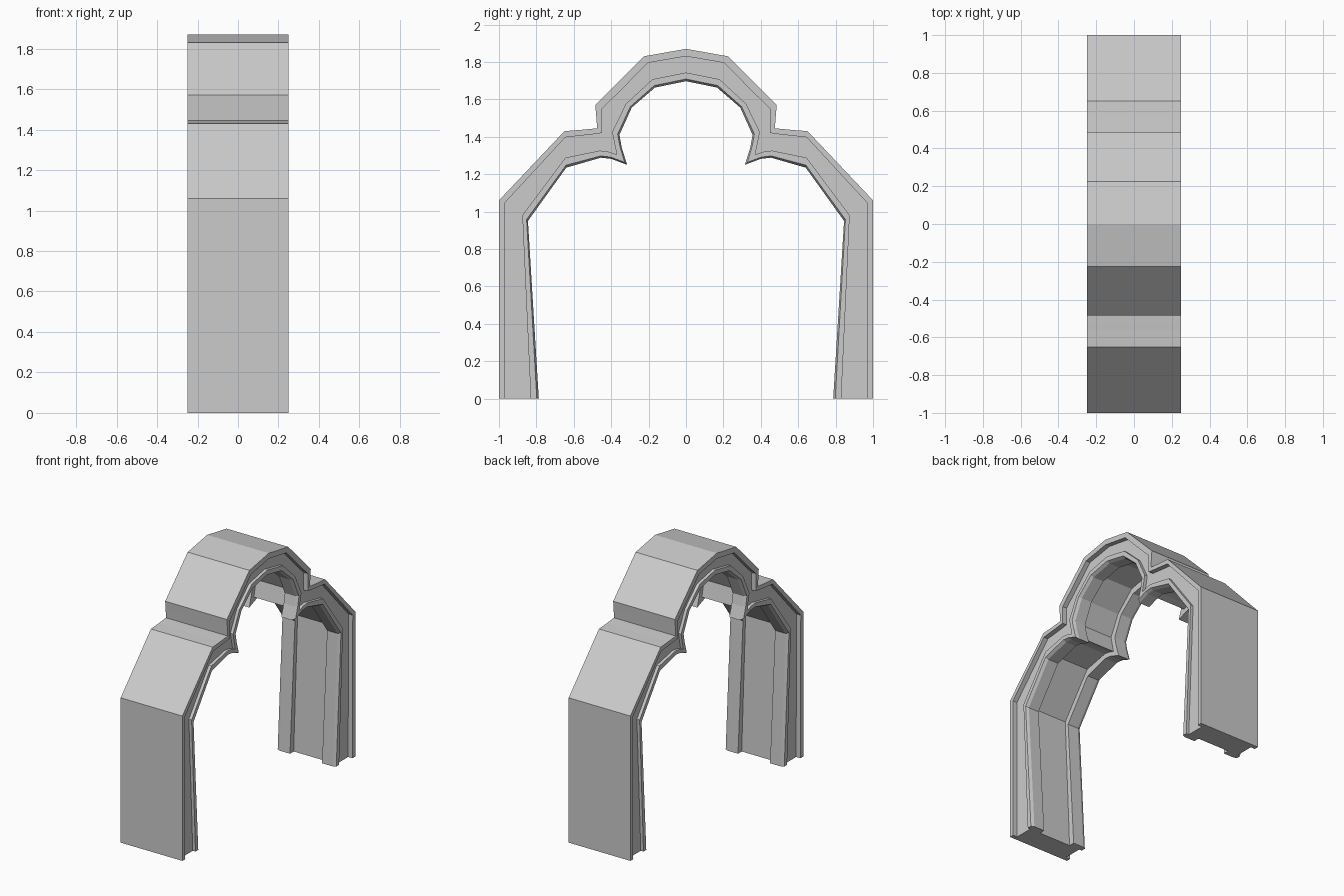
import bpy, bmesh

# Half-arch stations from foot to crown, as (y, z) on four guide lines:
# outer edge, outer moulding edge, inner moulding edge, soffit edge
stations = [
    [(1.0, 0.0), (.967, 0.0), (.83, 0.0), (.787, 0.0)],
    [(1.0, 1.06), (.97, 1.045), (.875, .98), (.845, .95)],
    [(.65, 1.43), (.645, 1.397), (.645, 1.288), (.64, 1.235)],
    [(.56, 1.437), (.545, 1.408), (.46, 1.326), (.455, 1.288)],
    [(.52, 1.441), (.50, 1.413), (.415, 1.320), (.40, 1.282)],
    [(.475, 1.445), (.45, 1.42), (.37, 1.305), (.315, 1.25)],   # cusp
    [(.48, 1.51), (.45, 1.485), (.386, 1.38), (.343, 1.34)],
    [(.485, 1.57), (.45, 1.548), (.395, 1.425), (.356, 1.41)],
    [(.35, 1.705), (.325, 1.672), (.322, 1.575), (.29, 1.556)],
    [(.225, 1.83), (.205, 1.795), (.18, 1.707), (.166, 1.663)],
    [(0.0, 1.87), (0.0, 1.83), (0.0, 1.743), (0.0, 1.697)],     # crown
]
path = stations + [[(-y, z) for y, z in s] for s in reversed(stations[:-1])]

# Half cross-section: (position along the guide lines 0..3, x)
half = [(0, .25), (1, .25), (1, .215), (2, .215), (2, .237),
        (2.75, .237), (3, .215), (3, .13), (2, .13)]
section = half + [(t, -x) for t, x in reversed(half)]


def along(station, t):
    i = min(int(t), 2)
    f = t - i
    a, b = station[i], station[i + 1]
    return [a[k] + (b[k] - a[k]) * f for k in range(2)]


# Sweep the moulded section along the trefoil arch
bm = bmesh.new()
rings = []
for s in path:
    rings.append([bm.verts.new((x, *along(s, t))) for t, x in section])
n = len(section)
for a, b in zip(rings, rings[1:]):
    for i in range(n):
        j = (i + 1) % n
        bm.faces.new((a[i], a[j], b[j], b[i]))

# Feet
bm.faces.new(rings[0])
bm.faces.new(rings[-1])
bmesh.ops.recalc_face_normals(bm, faces=bm.faces)

mesh = bpy.data.meshes.new("trefoil_arch")
bm.to_mesh(mesh)
bm.free()
arch = bpy.data.objects.new("trefoil_arch", mesh)
bpy.context.collection.objects.link(arch)
